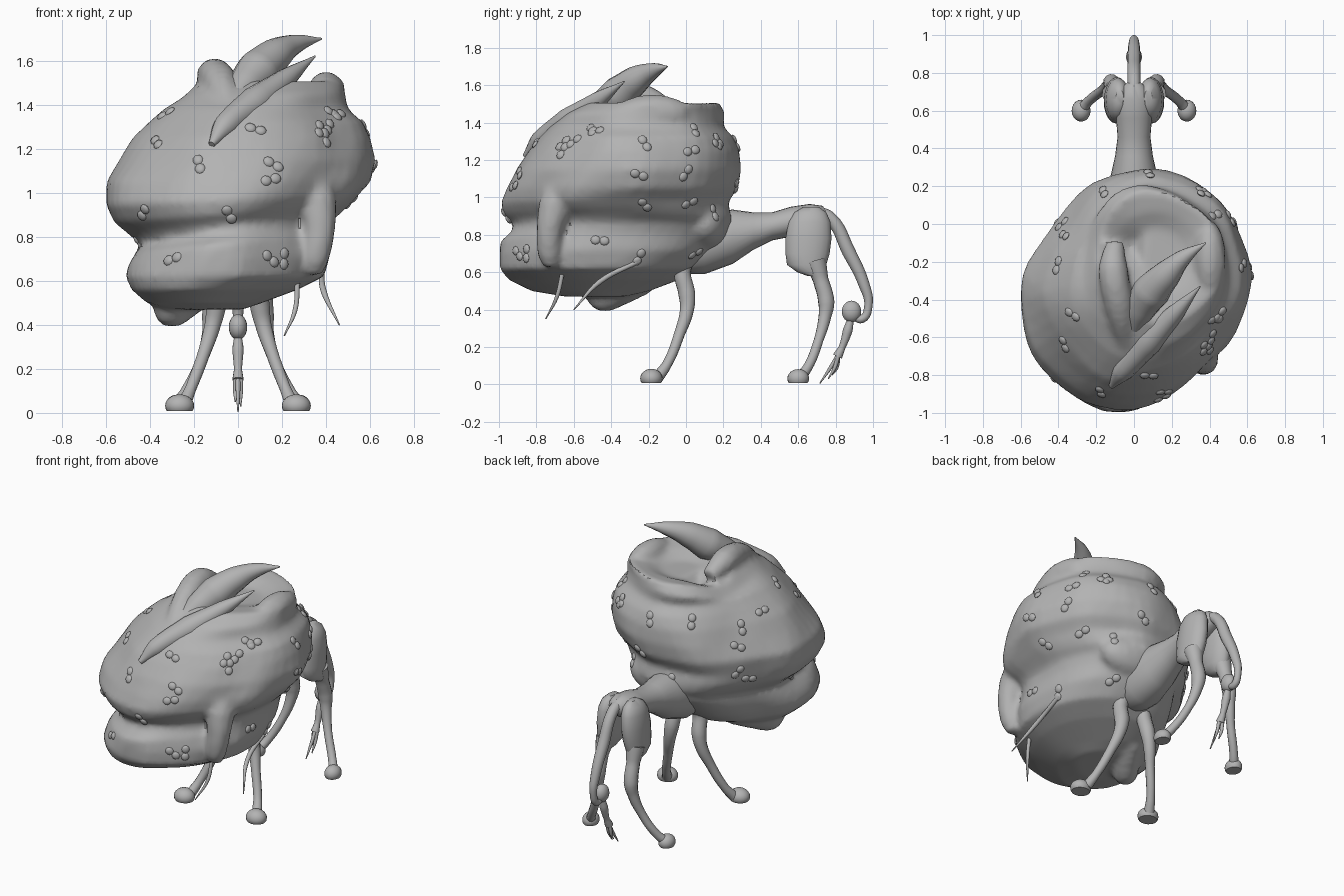
import bpy, bmesh, math
from mathutils import Vector, Matrix, noise

cube = bpy.data.objects.get("Cube")
if cube:
    bpy.data.objects.remove(cube, do_unlink=True)

grey = bpy.data.materials.new("plain grey")
grey.use_nodes = True
grey.diffuse_color = (0.45, 0.45, 0.45, 1)
grey.node_tree.nodes["Principled BSDF"].inputs["Base Color"].default_value = (0.45, 0.45, 0.45, 1)


def select(*objs):
    bpy.ops.object.select_all(action='DESELECT')
    for o in objs:
        o.select_set(True)
    bpy.context.view_layer.objects.active = objs[0]


def add(name, data):
    obj = bpy.data.objects.new(name, data)
    bpy.context.collection.objects.link(obj)
    data.materials.append(grey)
    return obj


def finish(name, bm):
    bmesh.ops.recalc_face_normals(bm, faces=bm.faces)
    mesh = bpy.data.meshes.new(name)
    bm.to_mesh(mesh)
    bm.free()
    return add(name, mesh)


def join(*objs):
    select(*objs)
    bpy.ops.object.join()
    return objs[0]


def ellipsoid(name, centre, radii, floor=-9):
    bm = bmesh.new()
    bmesh.ops.create_uvsphere(bm, u_segments=20, v_segments=12, radius=1,
                              matrix=Matrix.LocRotScale(Vector(centre), None, Vector(radii)))
    for v in bm.verts:
        v.co.z = max(v.co.z, floor)
    return finish(name, bm)


def tube(name, points, sx=1):
    """Smooth tapered tube through (x, y, z, radius) points; sx=-1 mirrors it."""
    curve = bpy.data.curves.new(name, 'CURVE')
    curve.dimensions = '3D'
    curve.bevel_depth = 1
    curve.bevel_resolution = 4
    curve.resolution_u = 6
    curve.use_fill_caps = True
    spline = curve.splines.new('BEZIER')
    spline.bezier_points.add(len(points) - 1)
    for p, (x, y, z, r) in zip(spline.bezier_points, points):
        p.co, p.radius = (x * sx, y, z), r
        p.handle_left_type = p.handle_right_type = 'AUTO'
    obj = add(name, curve)
    select(obj)
    bpy.ops.object.convert(target='MESH')
    return bpy.context.view_layer.objects.active


def loft(name, rings, place, segs=48):
    """Skin closed rings; place(ring, angle) gives each point."""
    bm = bmesh.new()
    loops = [[bm.verts.new(place(r, 2 * math.pi * i / segs)) for i in range(segs)] for r in rings]
    for a, b in zip(loops, loops[1:]):
        for i in range(segs):
            j = (i + 1) % segs
            bm.faces.new((a[i], a[j], b[j], b[i]))
    bm.faces.new(loops[0])
    bm.faces.new(loops[-1])
    return finish(name, bm)


# Head: slices as (z, x min, x max, y min, y max), ending in a shallow sunken crown
head_slices = [
    (.47, -.32, .02, -.65, -.32), (.50, -.42, .1, -.82, -.2), (.56, -.48, .27, -.95, -.05),
    (.62, -.5, .4, -1, .04), (.7, -.49, .43, -1, .13), (.77, -.47, .42, -.99, .2),
    (.82, -.45, .43, -.94, .23), (.86, -.5, .47, -.93, .25), (.91, -.58, .51, -.98, .24),
    (.97, -.62, .55, -1, .22), (1.05, -.61, .6, -.97, .27), (1.15, -.54, .62, -.92, .29),
    (1.25, -.47, .59, -.86, .28), (1.32, -.4, .56, -.8, .25), (1.38, -.34, .5, -.74, .2),
    (1.45, -.26, .49, -.65, .18), (1.51, -.19, .48, -.52, .16), (1.49, -.1, .38, -.38, .06),
    (1.45, 0, .25, -.27, -.03)]


def toward(a, degrees):
    return max(0, math.cos(a - math.radians(degrees))) ** 8


def head_point(s, a):
    z, x0, x1, y0, y1 = s
    # uneven plan: flattened corners, plus a rim corner at the back of the crown
    if z > 1.4:
        grow = 1 + .13 * toward(a, 115)
    else:
        grow = 1 - .1 * toward(a, 145) - .09 * toward(a, 310) + .03 * toward(a, 45)
    if z < .8:
        grow += .05 * toward(a, 225)
    p = Vector(((x0 + x1) / 2 + (x1 - x0) / 2 * grow * math.cos(a),
                (y0 + y1) / 2 + (y1 - y0) / 2 * grow * math.sin(a), z))
    out = Vector((math.cos(a), math.sin(a), 0))
    p += out * noise.noise(p * 4) * .025          # lumpy flesh
    p.y = max(p.y, -.995)
    p.z += .13 * p.x * max(0, 1 - abs(z - .83) / .2)   # slanted mouth
    if z > 1.44:
        p.z -= .06 * toward(a, 165)                # crown slopes down at one side
    return p


head = join(
    loft("head", head_slices, head_point),
    tube("under_lump", [(-.34, -.5, .5, .05), (-.31, -.45, .465, .075),
                        (-.24, -.34, .5, .075), (-.18, -.22, .54, .06)]),
    tube("cheek_fold", [(.35, -.66, 1.06, .08), (.36, -.7, .95, .09), (.37, -.73, .82, .07),
                        (.35, -.73, .7, .065), (.34, -.72, .63, .04)]),
    ellipsoid("corner_lump", (.4, -.18, 1.45), (.085, .2, .1)),
    ellipsoid("back_lump", (.08, .1, .86), (.25, .13, .14)),
    tube("crown_ridge", [(-.03, -.68, 1.34, .05), (-.08, -.42, 1.5, .08),
                         (-.11, -.24, 1.53, .08), (-.1, -.1, 1.48, .05)]))
remesh = head.modifiers.new("blend", 'REMESH')
remesh.mode = 'VOXEL'
remesh.voxel_size = .02
soften = head.modifiers.new("soften", 'SMOOTH')
soften.iterations = 3
select(head)
for m in list(head.modifiers):
    bpy.ops.object.modifier_apply(modifier=m.name)
bpy.context.view_layer.update()

# Warts: paired beads dropped on the head along an axis
side_spots = [(-.48, 1.36), (-.66, 1.25), (-.89, 1.13), (-.6, 1.3), (-.22, 1.29), (.03, 1.25),
              (.17, 1.3), (-.25, 1.12), (0, 1.13), (-.22, .96), (.02, .97), (.15, .92),
              (-.46, .77), (-.25, .68), (-.9, .7)]
front_spots = [(-.37, 1.23), (-.43, .91), (-.04, .9), (.15, 1.06), (.21, .7), (.08, 1.29),
               (.37, 1.29), (.43, 1.36)]
rays = [(Vector((s * 3, y, z)), Vector((-s, 0, 0))) for s in (1, -1)
        for y, z in side_spots[::1 if s > 0 else 2]]
rays += [(Vector((x, s * 3, z)), Vector((0, -s, 0))) for s in (1, -1)
         for x, z in front_spots]
bm = bmesh.new()
for n, (start, way) in enumerate(rays):
    hit, loc, normal, _ = head.ray_cast(start, way)
    if hit:
        turn = normal.to_track_quat('Z', 'Y').to_matrix().to_4x4() @ Matrix.Rotation(n * 1.3, 4, 'Z')
        for s in (1, -1):
            bmesh.ops.create_uvsphere(
                bm, u_segments=10, v_segments=6, radius=.024,
                matrix=Matrix.Translation(loc) @ turn @ Matrix.Translation((s * .024, 0, 0))
                @ Matrix.Diagonal((1.1, 1, .5, 1)))
finish("warts", bm)

# Crest horns and whiskers
tube("upper_horn", [(-.01, -.56, 1.42, .05), (.03, -.46, 1.48, .08), (.09, -.36, 1.55, .1),
                    (.17, -.27, 1.625, .078), (.26, -.18, 1.675, .045), (.38, -.1, 1.7, .004)])
tube("lower_horn", [(-.12, -.86, 1.22, .015), (-.06, -.78, 1.3, .055), (.08, -.62, 1.41, .075),
                    (.22, -.47, 1.52, .047), (.35, -.33, 1.62, .004)])
tube("front_whisker", [(.27, -.66, .6, .012), (.26, -.69, .47, .011), (.21, -.75, .35, .003)])
tube("rear_whisker", [(.38, -.25, .66, .012), (.39, -.46, .55, .014), (.46, -.6, .4, .003)])

# Body: sections as (y, centre z, half width, half height)
body = [(-.1, .72, .08, .08), (0, .73, .14, .14), (.1, .755, .15, .165), (.25, .79, .125, .145),
        (.36, .82, .1, .1), (.46, .845, .087, .075), (.56, .87, .095, .08), (.66, .885, .1, .08),
        (.73, .9, .06, .055), (.76, .9, .02, .02)]
loft("body", body, lambda s, a: (s[2] * math.cos(a), s[0], s[1] + s[3] * math.sin(a)), 24)

# Thigh sections as (z, centre x, centre y, half width, half depth)
thigh = [(.95, .075, .67, .02, .04), (.92, .08, .665, .05, .085), (.87, .085, .66, .064, .112),
         (.78, .09, .655, .068, .123), (.7, .095, .65, .065, .118), (.64, .1, .645, .06, .105),
         (.6, .11, .665, .045, .07), (.58, .115, .69, .03, .04)]

# Legs
front = [(.07, 0, .72, .07), (.09, -.02, .6, .046), (.1, .005, .48, .046), (.115, .005, .4, .038),
         (.155, -.035, .27, .029), (.215, -.1, .11, .026), (.245, -.15, .04, .032)]
hind = [(.11, .69, .66, .06), (.115, .72, .56, .042), (.12, .75, .44, .044),
        (.13, .742, .36, .034), (.165, .71, .24, .026), (.24, .65, .09, .026), (.275, .61, .04, .03)]
for side, s in (("left", 1), ("right", -1)):
    tube(side + "_front_leg", front, s)
    tube(side + "_hind_leg", hind, s)
    loft(side + "_thigh", thigh,
         lambda t, a: (s * (t[1] + t[3] * math.cos(a)), t[2] + t[4] * math.sin(a), t[0]), 20)
    ellipsoid(side + "_front_foot", (s * .265, -.185, .032), (.066, .06, .052), .008)
    ellipsoid(side + "_hind_foot", (s * .28, .6, .032), (.05, .058, .05), .008)

# Tail with knob and tassel
tube("tail", [(0, .7, .92, .035), (0, .77, .89, .034), (0, .87, .71, .036), (0, .95, .54, .03),
              (0, .975, .42, .022), (0, .94, .35, .022), (0, .89, .37, .02)])
ellipsoid("tail_knob", (0, .885, .39), (.042, .052, .058))
tube("tassel_stem", [(0, .885, .37, .014), (0, .865, .29, .026), (0, .835, .2, .018),
                     (0, .81, .15, .026)])
for n, (x, y, z) in enumerate([(0, .715, .005), (.012, .76, .03), (-.012, .78, .05)]):
    tube("tassel_strand_%d" % (n + 1), [(x, .815, .16, .012), (x, (y + .81) / 2 + .01, .09, .01),
                                        (x, y, z, .003)])

meshes = [o for o in bpy.context.collection.objects if o.type == 'MESH']
select(*meshes)
bpy.ops.object.shade_smooth_by_angle(angle=math.radians(40))
